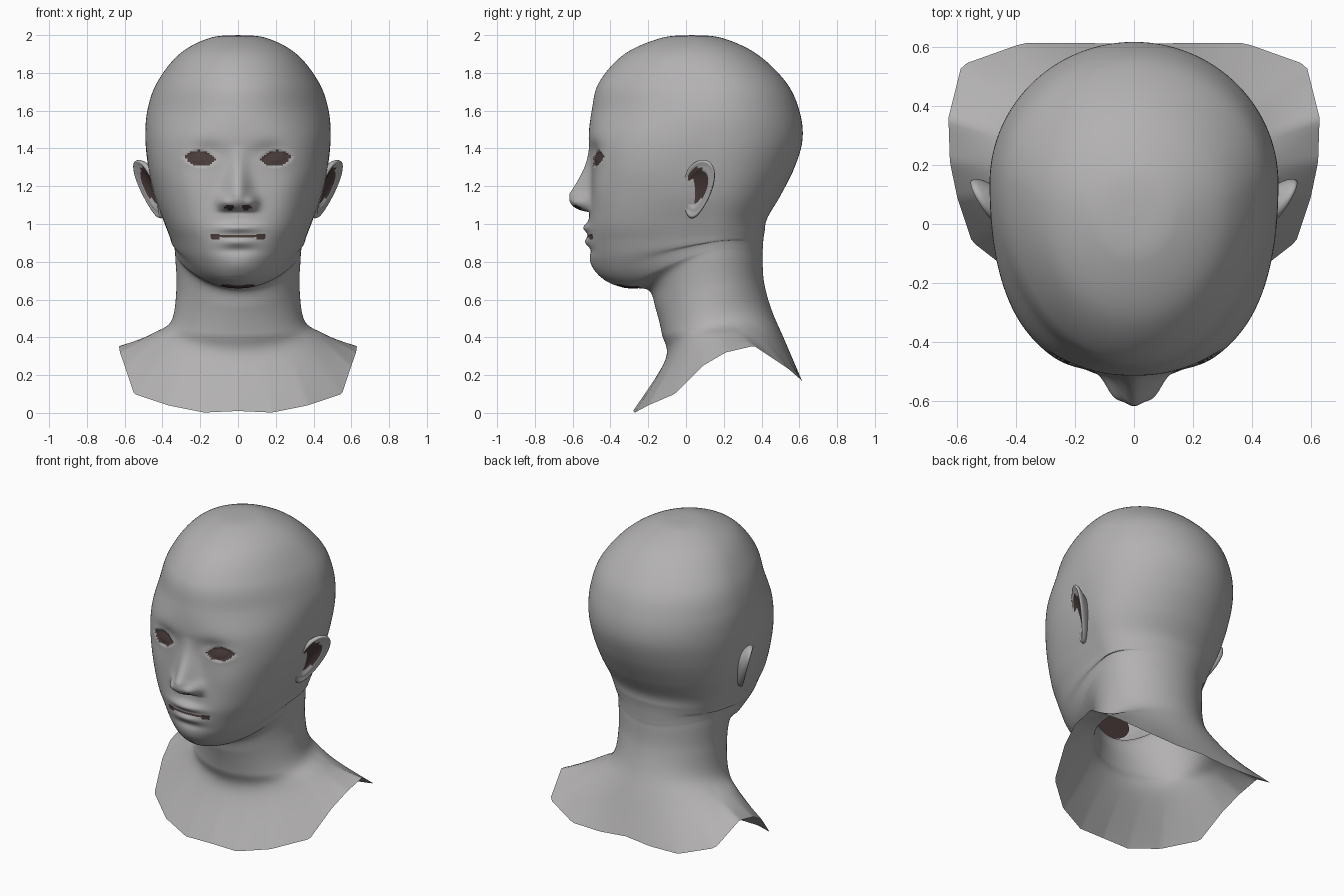
import bpy, bmesh, math
from mathutils import Vector

if "Cube" in bpy.data.objects:
    bpy.data.objects.remove(bpy.data.objects["Cube"])


def material(name, rgb):
    m = bpy.data.materials.new(name)
    m.diffuse_color = (*rgb, 1)
    m.use_nodes = True
    m.node_tree.nodes["Principled BSDF"].inputs["Base Color"].default_value = m.diffuse_color
    return m


SKIN = material("grey_skin", (0.45, 0.44, 0.44))
DARK = material("dark_brown", (0.07, 0.047, 0.045))


def clamp(v):
    return min(max(v, 0), 1)


def bell(d, spread):
    return math.exp(-(d / spread) ** 2)


def spline(points, steps):
    """Catmull-Rom samples through a list of vectors."""
    n, out = len(points), []
    for i in range(n - 1):
        p = [points[min(max(i + k, 0), n - 1)] for k in (-1, 0, 1, 2)]
        for s in range(steps):
            t = s / steps
            out.append(0.5 * (2 * p[1] + (p[2] - p[0]) * t
                              + (2 * p[0] - 5 * p[1] + 4 * p[2] - p[3]) * t * t
                              + (3 * p[1] - p[0] - 3 * p[2] + p[3]) * t ** 3))
    return out + [points[-1].copy()]


def grid_object(name, rows, dark_rule):
    """Skin closed loops of points and paint faces by a rule on their centre."""
    bm = bmesh.new()
    grid = [[bm.verts.new(p) for p in row] for row in rows]
    n = len(rows[0])
    for r0, r1 in zip(grid, grid[1:]):
        for j in range(n):
            k = (j + 1) % n
            bm.faces.new((r0[j], r1[j], r1[k], r0[k]))
    bmesh.ops.remove_doubles(bm, verts=bm.verts, dist=0.0002)
    bmesh.ops.recalc_face_normals(bm, faces=bm.faces)
    for f in bm.faces:
        f.smooth = True
        f.material_index = int(dark_rule(f.calc_center_median()))
    me = bpy.data.meshes.new(name)
    bm.to_mesh(me)
    bm.free()
    me.materials.append(SKIN)
    me.materials.append(DARK)
    ob = bpy.data.objects.new(name, me)
    bpy.context.collection.objects.link(ob)
    return ob


# --- Head, neck and shoulders: tilted rings ---
# front y, front z, back y, back z, half width
RINGS = [
    (-.13, 1.985, .19, 1.985, .15), (-.325, 1.90, .375, 1.90, .31),
    (-.46, 1.75, .53, 1.75, .428), (-.499, 1.60, .60, 1.60, .48),
    (-.515, 1.45, .617, 1.45, .49), (-.50, 1.30, .575, 1.30, .475),
    (-.505, 1.15, .50, 1.15, .443), (-.515, 1.00, .43, 1.03, .395),
    (-.514, .90, .416, .96, .365), (-.498, .80, .41, .92, .352),
    (-.44, .71, .407, .88, .342), (-.33, .663, .405, .84, .335),
    (-.20, .65, .405, .80, .332), (-.16, .55, .415, .68, .326),
    (-.128, .42, .455, .54, .355), (-.11, .28, .52, .39, .46)]

# lower rim of the shoulders, front to back
RIM = [Vector(p) for p in (
    (0, -.28, .01), (.18, -.27, .002), (.37, -.20, .04), (.55, -.06, .10),
    (.60, .09, .25), (.625, .21, .32), (.63, .36, .355), (.585, .54, .235),
    (.375, .615, .17), (.18, .615, .165), (0, .61, .18))]


def ring_point(ring, a):
    yf, zf, yb, zb, w = ring
    yc = .04 + .1 * clamp((2 - zf) / .25) + .05 * clamp((.42 - zf) / .14)
    c, s = math.cos(a), max(math.sin(a), 0)
    r = 1
    if c > 0:                                   # squarer across the face
        n = 2 + .75 * clamp((1.55 - zf) / .2) * clamp((zf - .75) / .25)
        r = (s ** n + c ** n) ** (-1 / n)
    x = w * s * r
    y = yc + (yf - yc if c > 0 else yc - yb) * c * r
    # jaw and shoulder lines rise towards the sides
    lift = (.09 * bell(zf - .66, .12) + .08 * bell(zf - .28, .08)) * s * s
    return Vector((x, y, zf + (zb - zf) * (y - yf) / (yb - yf) + lift))


def rim_point(a):
    u = min(a / math.pi * 10, 9.9999)
    i = int(u)
    return RIM[i].lerp(RIM[i + 1], u - i)


def nose(x, z):
    """Bridge growing to a rounded tip, tucked in below."""
    q = clamp((z - 1.065) / .075)
    ridge = .112 * clamp((1.42 - z) / .26) ** 1.4 * math.sqrt(1 - (1 - q) ** 2)
    return ridge * bell(x, .046 + .022 * clamp((1.35 - z) / .2))


# mirrored bumps: x, z, x spread, z spread, push in +y
BUMPS = [
    (.072, 1.115, .036, .034, -.045),   # nose wings
    (.17, 1.38, .09, .055, .022),       # eye sockets
    (.20, 1.345, .075, .04, -.014),     # eyelids
    (.27, 1.17, .10, .12, -.012),       # cheeks
    (0, .98, .10, .026, -.028),         # upper lip
    (0, .905, .085, .026, -.020),       # lower lip
    (0, .86, .10, .022, .008),          # chin dent
    (0, .78, .10, .05, -.010)]          # chin


def in_eye(x, z):
    u = (abs(x) - .2) / .085
    return abs(z - 1.347 - .08 * (abs(x) - .2)) < .042 * (1 - u * u)


def sculpt(p):
    if p.y > -.2 or not .72 < p.z < 1.65:
        return p
    x, z = abs(p.x), p.z
    dy = -nose(x, z) + .010 * in_eye(x, z)
    for bx, bz, sx, sz, push in BUMPS:
        dy += push * bell(x - bx, sx) * bell(z - bz, sz)
    return Vector((p.x, p.y + dy * clamp((-.2 - p.y) / .1), z))


def head_dark(c):
    x = abs(c.x)
    if .5 < c.z < .68 and -.37 < c.y < -.25 and x < .09:
        return True                                            # under the chin
    if c.y > -.3:
        return False
    mouth = x < .145 and abs(c.z - .934) < (.013 if x > .1 else .006)
    nostril = ((x - .045) / .026) ** 2 + ((c.z - 1.088) / .013) ** 2 < 1
    return in_eye(x, c.z) or mouth or nostril


COLS = 84
half = []
for j in range(COLS + 1):
    t = j / COLS
    a = math.pi * (.45 * t + .55 * t * t)       # finer columns on the face
    keys = [Vector((0, .03, 2.0))] + [ring_point(r, a) for r in RINGS] + [rim_point(a)]
    half.append([sculpt(p) for p in spline(keys, 16)])
for col in (half[0], half[-1]):
    for p in col:
        p.x = 0
columns = half + [[Vector((-p.x, p.y, p.z)) for p in col] for col in half[-2:0:-1]]
grid_object("head_and_shoulders", list(zip(*columns)), head_dark)

# --- Dark lining inside the jaw, seen up through the open neck ---
bpy.ops.mesh.primitive_circle_add(vertices=24, radius=1, fill_type='NGON',
                                  location=(-.05, -.31, .82),
                                  rotation=(math.radians(65), 0, 0))
lining = bpy.context.object
lining.name = "throat_lining"
lining.scale = (.17, .085, 1)
lining.data.materials.append(DARK)


# --- Ears: leaning egg outline with bowl, rolled rim and back shell ---
def ear_plane(y, z):
    return .39 + .53 * y + .28 * (z - 1.03)


# scale of the outline, outward offset
EAR_PROFILE = [(0, -.008), (.5, -.006), (.62, .004), (.74, .010), (.82, .006),
               (.9, .016), (.97, .014), (1, .002), (.97, -.014), (.85, -.03),
               (.7, -.06), (.55, -.10)]
ear_rows = []
for scale, out in EAR_PROFILE:
    row = []
    for i in range(64):
        a = math.tau * i / 64
        h = math.cos(a)
        y = .06 + scale * (.03 * h + math.sin(a) * (.08 + .02 * h))
        z = 1.185 + .155 * scale * h
        row.append(Vector((ear_plane(y, z) + out, y, z)))
    ear_rows.append(row)


def ear_dark(c):
    bowl = ((c.y - .062) / .055) ** 2 + ((c.z - 1.215) / .085) ** 2 < 1
    return bowl and c.x > ear_plane(c.y, c.z) - .012


ears = grid_object("ears", ear_rows, ear_dark)
mirror = ears.modifiers.new("mirror", 'MIRROR')
mirror.use_mirror_merge = False
